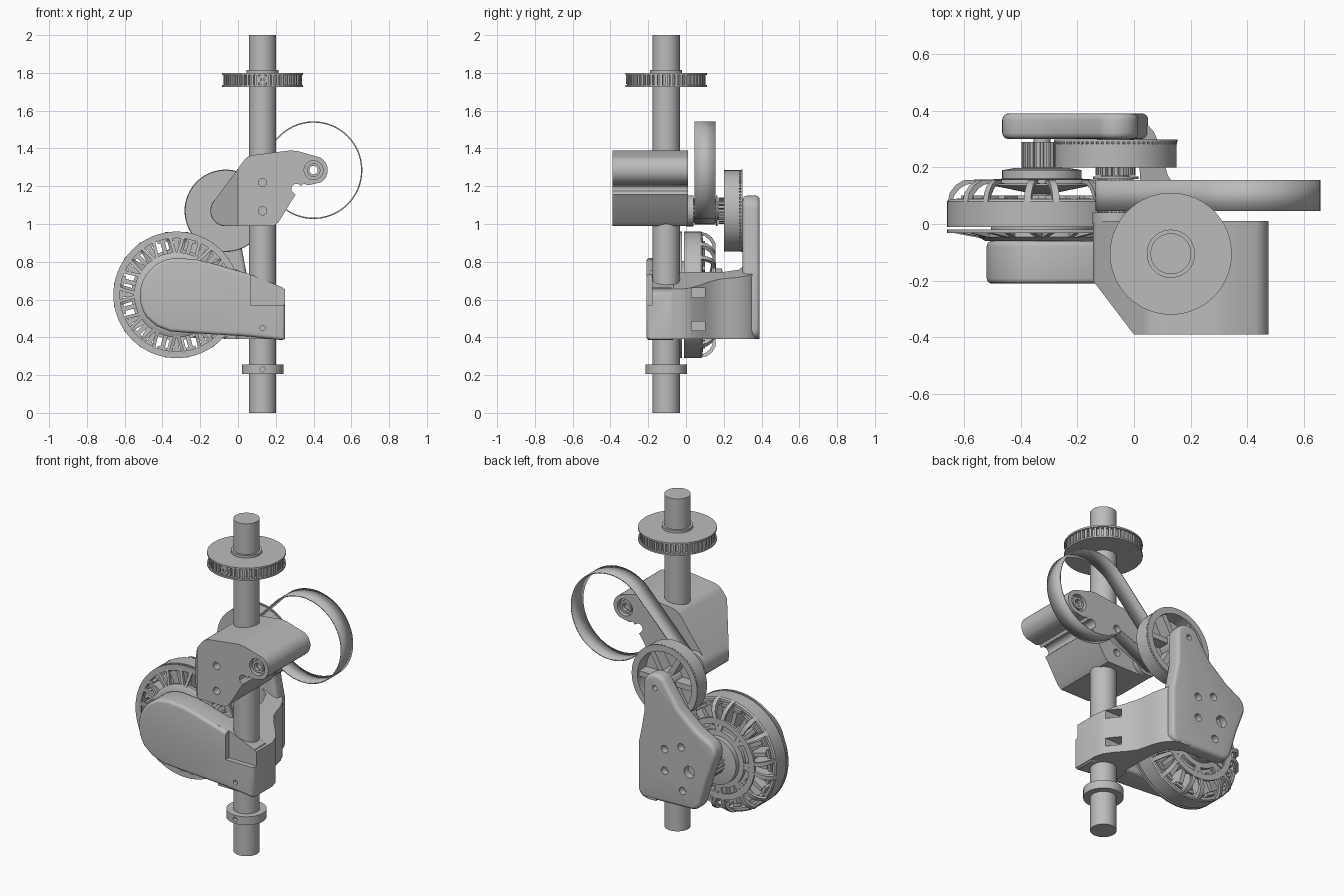
import bpy, bmesh, math
from mathutils import Matrix, Vector

cube = bpy.data.objects.get("Cube")
if cube:
    bpy.data.objects.remove(cube)

grey = bpy.data.materials.new("machine_grey")
grey.use_nodes = True
grey.diffuse_color = (0.5, 0.5, 0.5, 1)
grey.node_tree.nodes["Principled BSDF"].inputs["Base Color"].default_value = (0.5, 0.5, 0.5, 1)

TO_Y = Matrix.Rotation(-math.pi / 2, 4, 'X')   # local z becomes world y
SHAFT = (0.13, -0.105, 0)
MOTOR = (-0.325, 0, 0.625)
IDLER = (-0.065, 0, 1.07)


def select(ob):
    bpy.ops.object.select_all(action='DESELECT')
    ob.select_set(True)
    bpy.context.view_layer.objects.active = ob


def finish(name, bm, bevel=0):
    bmesh.ops.recalc_face_normals(bm, faces=bm.faces)
    me = bpy.data.meshes.new(name)
    bm.to_mesh(me)
    bm.free()
    me.materials.append(grey)
    ob = bpy.data.objects.new(name, me)
    bpy.context.collection.objects.link(ob)
    select(ob)
    if bevel:
        m = ob.modifiers.new("Bevel", 'BEVEL')
        m.width, m.segments, m.use_clamp_overlap = bevel, 4, False
        m.limit_method, m.angle_limit = 'ANGLE', math.radians(60)
        bpy.ops.object.modifier_apply(modifier=m.name)
    bpy.ops.object.shade_smooth_by_angle(angle=math.radians(35))
    return ob


def place(bm, centre, axis):
    if axis == 'y':
        bm.transform(TO_Y)
    bm.transform(Matrix.Translation(centre))


def turned(name, profile, centre, axis='y', steps=64):
    """Spin a closed (radius, height) profile around an axis."""
    bm = bmesh.new()
    vs = [bm.verts.new((r, 0, h)) for r, h in profile]
    es = [bm.edges.new((vs[i], vs[i - 1])) for i in range(len(vs))]
    bmesh.ops.spin(bm, geom=vs + es, cent=(0, 0, 0), axis=(0, 0, 1),
                   angle=math.tau, steps=steps, use_duplicate=False)
    bmesh.ops.remove_doubles(bm, verts=bm.verts, dist=1e-5)
    bmesh.ops.dissolve_degenerate(bm, edges=bm.edges, dist=1e-6)
    place(bm, centre, axis)
    return finish(name, bm)


def disc(name, r, a, b, centre, axis='y', hole=0.0):
    return turned(name, [(hole, a), (r, a), (r, b), (hole, b)], centre, axis)


def ribs(name, n, profile, t, centre, axis='y', lean=0.0, phase=0.0):
    """Repeat a (radius, height) outline of half thickness t around an axis."""
    bm = bmesh.new()
    r0 = min(p[0] for p in profile)
    for k in range(n):
        turn = Matrix.Rotation(math.tau * (k + phase) / n, 3, 'Z')
        sides = [[bm.verts.new(turn @ Vector((r, s + lean * (r - r0), h))) for r, h in profile]
                 for s in (-t, t)]
        for ring in sides:
            bm.faces.new(ring)
        for i in range(len(profile)):
            bm.faces.new((sides[0][i - 1], sides[0][i], sides[1][i], sides[1][i - 1]))
    place(bm, centre, axis)
    return finish(name, bm)


def box_outline(r0, r1, a, b):
    return [(r0, a), (r1, a), (r1, b), (r0, b)]


def prism(name, outline, a, b, plan=False, bevel=0):
    """Extrude a front outline along y, or a plan outline along z."""
    bm = bmesh.new()
    base = [bm.verts.new((u, v, a) if plan else (u, a, v)) for u, v in outline]
    f = bm.faces.new(base)
    top = bmesh.ops.extrude_face_region(bm, geom=[f])["geom"]
    move = (0, 0, b - a) if plan else (0, b - a, 0)
    bmesh.ops.translate(bm, vec=move, verts=[g for g in top if isinstance(g, bmesh.types.BMVert)])
    return finish(name, bm, bevel)


def cut(ob, cutter):
    m = ob.modifiers.new("Cut", 'BOOLEAN')
    m.operation, m.solver, m.object = 'DIFFERENCE', 'EXACT', cutter
    select(ob)
    bpy.ops.object.modifier_apply(modifier=m.name)
    bpy.data.objects.remove(cutter)
    bpy.ops.object.shade_smooth_by_angle(angle=math.radians(35))


def drill(ob, x, z, r, a, b):
    cut(ob, disc("cutter", r, a, b, (x, 0, z)))


def arc(cx, cy, r, a0, a1, n=14):
    angles = [math.radians(a0 + (a1 - a0) * i / n) for i in range(n + 1)]
    return [(cx + r * math.cos(a), cy + r * math.sin(a)) for a in angles]


# Main shaft, collar and top pulley
disc("main_shaft", 0.072, 0, 2, SHAFT, 'z')
collar = disc("shaft_collar", 0.11, 0.205, 0.255, SHAFT, 'z', 0.07)
drill(collar, 0.13, 0.23, 0.013, -0.3, -0.19)
turned("top_pulley", [(0.07, 1.725), (0.215, 1.725), (0.215, 1.735), (0.19, 1.735), (0.19, 1.79),
                      (0.215, 1.79), (0.215, 1.8), (0.085, 1.8), (0.085, 1.815), (0.07, 1.815)], SHAFT, 'z')
ribs("top_pulley_teeth", 48, box_outline(0.185, 0.208, 1.73, 1.795), 0.007, SHAFT, 'z')
disc("top_pulley_screw", 0.025, -0.317, -0.28, (0.13, 0, 1.765), 'y', 0.012)

# Upper bracket
outline = (arc(-0.065, 1.07, 0.08, 270, 140) + [(0.03, 1.335), (0.05, 1.355), (0.08, 1.365), (0.28, 1.39), (0.32, 1.385)]
           + arc(0.4, 1.285, 0.075, 65, -60) + [(0.37, 1.205), (0.345, 1.215)]
           + arc(0.31, 1.185, 0.028, 30, 200, 8) + [(0.305, 1.155), (0.285, 1.125), (0.215, 1.01), (0.19, 0.99)])
bracket = prism("upper_bracket", outline, -0.39, 0.01)
cut(bracket, prism("cutter", [(0.0, -0.39), (-0.16, -0.18), (-0.3, -0.18), (-0.3, -0.5), (0.0, -0.5)], 0.9, 1.5, True))
for hz in (1.07, 1.22):
    drill(bracket, 0.13, hz, 0.022, -0.5, -0.3)
    drill(bracket, 0.13, hz, 0.022, -0.02, 0.1)
drill(bracket, 0.4, 1.285, 0.05, -0.5, -0.36)
drill(bracket, 0.4, 1.285, 0.05, -0.02, 0.1)
drill(bracket, 0.4, 1.285, 0.022, -0.5, 0.1)
for y in (-0.385, -0.015):
    disc("bearing_ring", 0.036, y, y + 0.02, (0.4, 0, 1.285), 'y', 0.022)

# Loose belt
bm = bmesh.new()
path = arc(0.4, 1.285, 0.255, -136, 134, 60) + arc(-0.065, 1.07, 0.068, 134, 280, 14)
rows = [[bm.verts.new((x, y, z)) for x, z in path] for y in (0.045, 0.155)]
for i in range(len(path)):
    bm.faces.new((rows[0][i - 1], rows[0][i], rows[1][i], rows[1][i - 1]))
belt = finish("drive_belt", bm)
mod = belt.modifiers.new("Thickness", 'SOLIDIFY')
mod.thickness, mod.offset = 0.007, 0

# Idler: small toothed pulley and large spoked pulley on one axle
disc("idler_axle", 0.03, -0.02, 0.33, IDLER)
turned("small_pulley", [(0, 0), (0.082, 0), (0.082, 0.04), (0.058, 0.04), (0.058, 0.158),
                        (0.08, 0.158), (0.08, 0.168), (0.05, 0.168), (0.05, 0.2), (0, 0.2)], IDLER)
ribs("small_pulley_teeth", 20, box_outline(0.055, 0.064, 0.04, 0.158), 0.005, IDLER)
ribs("idler_spacer_teeth", 20, box_outline(0.045, 0.07, 0.172, 0.2), 0.006, IDLER)
turned("large_pulley", [(0, 0.2), (0.215, 0.2), (0.215, 0.283), (0.208, 0.285), (0.208, 0.29), (0.218, 0.29),
                        (0.218, 0.298), (0.18, 0.298), (0.18, 0.216), (0.065, 0.216), (0.065, 0.3), (0, 0.3)], IDLER)
ribs("large_pulley_spokes", 6, box_outline(0.05, 0.19, 0.21, 0.285), 0.016, IDLER)
ribs("large_pulley_teeth", 72, box_outline(0.2, 0.216, 0.28, 0.292), 0.005, IDLER)

# Motor rotor: rim, domed rear cage, hub and pinion
turned("rotor_rim", [(0.312, -0.01), (0.335, -0.01), (0.335, 0.08), (0.328, 0.088), (0.312, 0.088)], MOTOR)
dome = [(0.332, 0.08), (0.325, 0.11), (0.305, 0.137), (0.275, 0.155), (0.15, 0.158),
        (0.15, 0.145), (0.265, 0.14), (0.29, 0.125), (0.31, 0.1), (0.315, 0.08)]
for lean in (-0.28, 0.28):
    ribs("rotor_cage_ribs", 8, dome, 0.012, MOTOR, lean=lean)
disc("rotor_cage_ring", 0.24, 0.143, 0.157, MOTOR, hole=0.205)
turned("rotor_hub", [(0, 0.1), (0.17, 0.135), (0.17, 0.158), (0.14, 0.16), (0.14, 0.19),
                     (0.1, 0.197), (0.04, 0.2), (0, 0.2)], MOTOR)
disc("pinion", 0.06, 0.2, 0.29, MOTOR)
ribs("pinion_teeth", 18, box_outline(0.055, 0.072, 0.2, 0.29), 0.006, MOTOR)
disc("motor_axle", 0.03, -0.1, 0.32, MOTOR)

# Motor stator and slotted front face
disc("stator_core", 0.18, -0.02, 0.1, MOTOR, hole=0.12)
ribs("stator_windings", 24, box_outline(0.17, 0.285, 0.0, 0.1), 0.012, MOTOR)
ribs("stator_tips", 24, box_outline(0.285, 0.302, 0.0, 0.09), 0.026, MOTOR)
disc("front_ring", 0.335, -0.032, -0.02, MOTOR, hole=0.3)
turned("front_hub", [(0, -0.065), (0.2, -0.06), (0.225, -0.045), (0.225, -0.025), (0, -0.025)], MOTOR)
face_rib = [(0.19, -0.055), (0.31, -0.032), (0.31, -0.02), (0.19, -0.035)]
for lean in (-0.3, 0.3):
    ribs("front_face_ribs", 12, face_rib, 0.009, MOTOR, lean=lean)

# Motor mount: rounded front shell
outline = (arc(-0.32, 0.62, 0.2, 80, 215) + [(-0.43, 0.46), (-0.36, 0.432), (-0.28, 0.425), (0.05, 0.405), (0.235, 0.385),
           (0.25, 0.395), (0.25, 0.64), (0.235, 0.665), (0.06, 0.735), (-0.15, 0.795), (-0.22, 0.812)])
front = prism("mount_front_shell", outline, -0.21, -0.06, bevel=0.018)
cut(front, prism("cutter", [(0.065, 0.57), (0.3, 0.57), (0.3, 0.8), (0.065, 0.8)], -0.3, -0.18))
drill(front, 0.13, 0.63, 0.014, -0.3, -0.165)
drill(front, 0.13, 0.45, 0.014, -0.3, -0.19)

# Motor mount: side wall that sweeps from the shaft to the back
plan = [(0.25, -0.19), (0.25, -0.03), (0.235, 0.02), (0.2, 0.07), (0.155, 0.12), (0.12, 0.17), (0.105, 0.22),
        (0.095, 0.27), (0.07, 0.325), (0.035, 0.365), (-0.02, 0.388), (-0.07, 0.385), (-0.07, 0.31), (-0.01, 0.28),
        (0.02, 0.2), (0.025, -0.04), (0.0, -0.07), (0.0, -0.19)]
wall = prism("mount_side_wall", plan, 0.39, 0.9, True)
cut(wall, prism("cutter", [(-0.2, 0.835), (0.06, 0.73), (0.25, 0.655), (0.4, 0.6), (0.4, 1.1), (-0.2, 1.1)], -0.5, 0.6))
cut(wall, prism("cutter", [(0.065, 0.57), (0.3, 0.57), (0.3, 0.8), (0.065, 0.8)], -0.3, -0.18))
for z in (0.435, 0.61):
    cut(wall, prism("cutter", [(0.13, z), (0.3, z), (0.3, z + 0.05), (0.13, z + 0.05)], 0.03, 0.1))

# Motor mount: back plate with arm to the idler axle
outline = (arc(-0.065, 1.07, 0.08, 10, 140) + [(-0.22, 0.98), (-0.34, 0.88)] + arc(-0.385, 0.765, 0.08, 120, 200, 8)
           + [(-0.41, 0.6)] + arc(-0.3, 0.47, 0.07, 200, 270, 8) + arc(0.0, 0.44, 0.05, 270, 360, 8)
           + [(0.05, 0.72), (0.035, 0.79), (0.015, 0.9)])
back = prism("mount_back_plate", outline, 0.3, 0.39, bevel=0.022)
drill(back, MOTOR[0] + 0.03, MOTOR[2], 0.035, 0.35, 0.5)
for hx, hz in ((-0.13, 0.72), (-0.24, 0.76), (-0.13, 0.59), (-0.25, 0.5)):
    drill(back, hx, hz, 0.022, 0.35, 0.5)
drill(back, IDLER[0], IDLER[2], 0.016, 0.35, 0.5)
